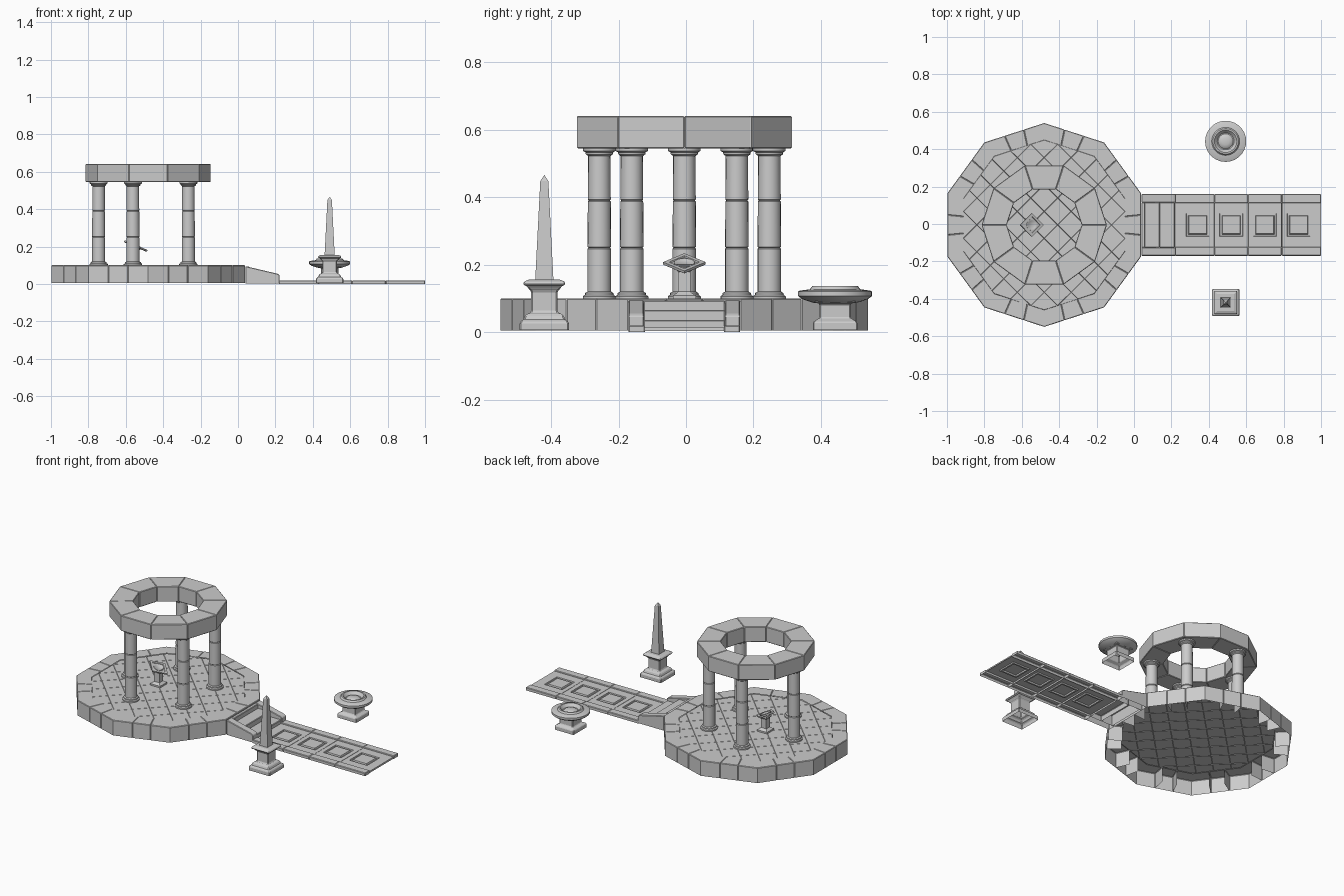
import bpy, bmesh
from math import sin, cos, pi, radians, sqrt
from mathutils import Vector, Matrix

if "Cube" in bpy.data.objects:
    bpy.data.objects.remove(bpy.data.objects["Cube"])

CX, CY = -0.48, -0.005


def finish(name, bm, bevel=0.0, smooth=False):
    bmesh.ops.remove_doubles(bm, verts=bm.verts, dist=1e-5)
    bmesh.ops.recalc_face_normals(bm, faces=bm.faces)
    me = bpy.data.meshes.new(name)
    bm.to_mesh(me)
    bm.free()
    ob = bpy.data.objects.new(name, me)
    bpy.context.collection.objects.link(ob)
    if bevel:
        m = ob.modifiers.new("worn_edges", 'BEVEL')
        m.width, m.segments, m.limit_method = bevel, 1, 'ANGLE'
        m.angle_limit = radians(40)
    if smooth:
        bpy.ops.object.select_all(action='DESELECT')
        ob.select_set(True)
        bpy.context.view_layer.objects.active = ob
        bpy.ops.object.shade_smooth_by_angle(angle=radians(35))
    return ob


def loft(name, a, b, cap_a=True, cap_b=True, skip=(), bevel=0.003):
    """Walls between two matching loops, with optional caps."""
    bm = bmesh.new()
    va, vb = [bm.verts.new(p) for p in a], [bm.verts.new(p) for p in b]
    n = len(a)
    for i in range(n):
        if i not in skip:
            j = (i + 1) % n
            bm.faces.new((va[i], va[j], vb[j], vb[i]))
    if cap_a:
        bm.faces.new(va[::-1])
    if cap_b:
        bm.faces.new(vb)
    return finish(name, bm, bevel)


def prism(name, pts, z0, z1, **kw):
    return loft(name, [(x, y, z0) for x, y in pts], [(x, y, z1) for x, y in pts], **kw)


def box(name, x0, x1, y0, y1, z0, z1, **kw):
    return prism(name, [(x0, y0), (x1, y0), (x1, y1), (x0, y1)], z0, z1, **kw)


def lathe(name, x, y, profile, segs=20, bevel=0.0):
    """Turned profile; four segments give an axis-aligned square section."""
    square = segs == 4
    k, ph = (sqrt(2), pi / 4) if square else (1, 0)
    bm = bmesh.new()
    rings = [[bm.verts.new((x + r * k * cos(ph + 2 * pi * i / segs),
                            y + r * k * sin(ph + 2 * pi * i / segs), z))
              for i in range(segs)] for r, z in profile]
    for lo, hi in zip(rings, rings[1:]):
        for i in range(segs):
            j = (i + 1) % segs
            bm.faces.new((lo[i], lo[j], hi[j], hi[i]))
    return finish(name, bm, bevel, smooth=not square)


def decagon(r, phase):
    return [Vector((CX + r * cos(phase + i * pi / 5), CY + r * sin(phase + i * pi / 5)))
            for i in range(10)]


# Platform rim: alternating corner and middle stones, hollow beneath
out, inn = decagon(0.545, pi / 10), decagon(0.455, pi / 10)
for i in range(10):
    p, n = i - 1, (i + 1) % 10
    corner = [out[i].lerp(out[p], 0.34), out[i], out[i].lerp(out[n], 0.34),
              inn[i].lerp(inn[n], 0.34), inn[i], inn[i].lerp(inn[p], 0.34)]
    prism(f"rim_corner_stone_{i}", corner, 0.005, 0.10, cap_a=False, skip=(3, 4))
    mid = [out[i].lerp(out[n], 0.34), out[i].lerp(out[n], 0.66),
           inn[i].lerp(inn[n], 0.66), inn[i].lerp(inn[n], 0.34)]
    prism(f"rim_middle_stone_{i}", mid, 0.005, 0.10, cap_a=False, skip=(2,))

# Paved floor: diagonal tiles clipped to the decagon
bm = bmesh.new()
bmesh.ops.create_grid(bm, x_segments=11, y_segments=11, size=0.56,
                      matrix=Matrix.Translation((CX, CY, 0.095)) @ Matrix.Rotation(pi / 4, 4, 'Z'))
for i in range(10):
    a = i * pi / 5
    d = Vector((cos(a), sin(a), 0))
    bmesh.ops.bisect_plane(bm, geom=bm.verts[:] + bm.edges[:] + bm.faces[:],
                           plane_co=Vector((CX, CY, 0.095)) + d * 0.455 * cos(pi / 10),
                           plane_no=d, clear_outer=True)
bmesh.ops.inset_individual(bm, faces=bm.faces[:], thickness=0.002, depth=0.003)
finish("floor_tiles", bm)

# Five columns with base, drum joints and capital
column = [(0, 0.098), (0.049, 0.098), (0.049, 0.106), (0.043, 0.110), (0.042, 0.116), (0.035, 0.120),
          (0.035, 0.247), (0.032, 0.250), (0.035, 0.253), (0.034, 0.387), (0.031, 0.390),
          (0.034, 0.393), (0.033, 0.522), (0.040, 0.527), (0.041, 0.533), (0.048, 0.537),
          (0.048, 0.546), (0, 0.546)]
for i in range(5):
    a = pi + i * 2 * pi / 5
    lathe(f"column_{i}", CX + 0.265 * cos(a), CY + 0.265 * sin(a), column)

# Ring of ten lintel blocks
out, inn = decagon(0.335, 0), decagon(0.20, 0)
for i in range(10):
    j = (i + 1) % 10
    prism(f"lintel_{i}", [out[i], out[j], inn[j], inn[i]], 0.545, 0.641)

# Lectern: square pedestal and tilted diamond plate
lathe("lectern_pedestal", -0.547, CY,
      [(0.034, 0.098), (0.034, 0.108), (0.024, 0.115), (0.018, 0.12), (0.018, 0.178),
       (0.025, 0.185), (0.025, 0.200)], 4)
tilt = Matrix.Translation((-0.547, CY, 0.203)) @ Matrix.Rotation(radians(23), 4, 'Y')
bm = bmesh.new()
diamond = [(0.067, 0), (0, 0.063), (-0.067, 0), (0, -0.063)]
levels = [(0.9, -0.006), (1, -0.003), (1, 0.005), (0.72, 0.005), (0.68, 0.001)]
rings = [[bm.verts.new(tilt @ Vector((x * s, y * s, z))) for x, y in diamond] for s, z in levels]
for lo, hi in zip(rings, rings[1:]):
    for i in range(4):
        j = (i + 1) % 4
        bm.faces.new((lo[i], lo[j], hi[j], hi[i]))
bm.faces.new(rings[0])
bm.faces.new(rings[-1])
finish("lectern_plate", bm)
disc = lathe("lectern_disc", 0, 0, [(0.031, 0), (0.031, 0.004), (0.025, 0.004), (0.022, 0.002), (0, 0.002)], 12)
disc.matrix_world = tilt

# Steps between sloping side walls
for name, y0, y1 in (("stair_wall_front", -0.170, -0.125), ("stair_wall_back", 0.115, 0.160)):
    side = [(0.04, 0.003), (0.222, 0.003), (0.222, 0.048), (0.21, 0.055), (0.04, 0.095)]
    loft(name, [(x, y0, z) for x, z in side], [(x, y1, z) for x, z in side], skip=(0,))
for i, (x0, x1, z) in enumerate(((0.04, 0.06, 0.094), (0.055, 0.137, 0.066), (0.137, 0.218, 0.036))):
    box(f"step_{i}", x0, x1, -0.126, 0.116, 0.003, z, cap_a=False)

# Walkway: curbs, slabs and sunken square panels
edges = [0.218, 0.43, 0.61, 0.79, 1.0]
for i, (x0, x1) in enumerate(zip(edges, edges[1:])):
    box(f"curb_front_{i}", x0, x1, -0.170, -0.122, 0.0, 0.019, cap_a=False)
    box(f"curb_back_{i}", x0, x1, 0.112, 0.160, 0.0, 0.019, cap_a=False)
    cx = 0.34 + 0.18 * i
    bm = bmesh.new()

    def ring(ax, bx, h, z):
        return [bm.verts.new(p) for p in ((ax, CY - h, z), (bx, CY - h, z), (bx, CY + h, z), (ax, CY + h, z))]
    loops = [ring(x0, x1, 0.118, 0.003), ring(x0 + 0.001, x1 - 0.001, 0.118, 0.013),
             ring(cx - 0.062, cx + 0.062, 0.062, 0.013), ring(cx - 0.060, cx + 0.060, 0.060, 0.006),
             ring(cx - 0.050, cx + 0.050, 0.050, 0.006), ring(cx - 0.047, cx + 0.047, 0.047, 0.014)]
    for lo, hi in zip(loops, loops[1:]):
        for k in range(4):
            j = (k + 1) % 4
            bm.faces.new((lo[k], lo[j], hi[j], hi[k]))
    bm.faces.new(loops[-1])
    finish(f"walkway_slab_{i}", bm)

# Obelisk on a stepped square pedestal
lathe("obelisk_pedestal", 0.49, -0.42,
      [(0.073, 0.006), (0.073, 0.030), (0.062, 0.037), (0.056, 0.052), (0.044, 0.056), (0.039, 0.060),
       (0.039, 0.122), (0.048, 0.128), (0.050, 0.136), (0.062, 0.139), (0.062, 0.149),
       (0.045, 0.156), (0, 0.156)], 4, bevel=0.004)
lathe("obelisk_shaft", 0.49, -0.42, [(0.027, 0.154), (0.012, 0.448), (0, 0.466)], 4)

# Round basin on a square foot
lathe("basin_foot", 0.49, 0.442,
      [(0.066, 0.006), (0.066, 0.030), (0.056, 0.036), (0.046, 0.042), (0.046, 0.084),
       (0.060, 0.088), (0.060, 0.094)], 4, bevel=0.003)
lathe("basin_bowl", 0.49, 0.442,
      [(0.060, 0.086), (0.075, 0.090), (0.098, 0.098), (0.110, 0.107), (0.110, 0.120), (0.104, 0.123),
       (0.075, 0.127), (0.068, 0.136), (0.060, 0.136), (0.045, 0.118), (0.040, 0.118),
       (0.034, 0.124), (0.018, 0.128), (0, 0.129)], 28)
